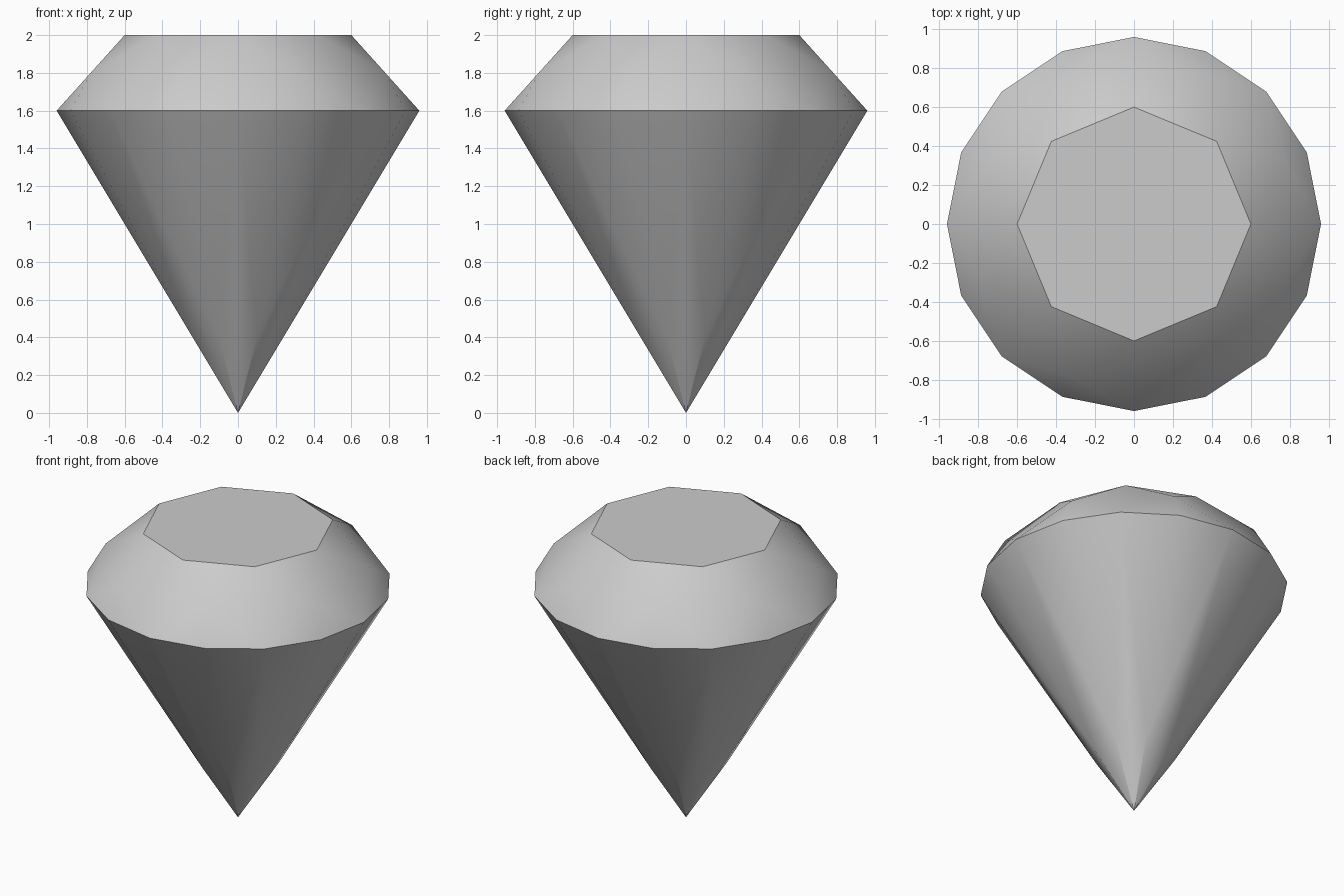
import bpy, bmesh, math

if "Cube" in bpy.data.objects:
    bpy.data.objects.remove(bpy.data.objects["Cube"])

SEG = 8                       # main facets around the stone
STEP = 2 * math.pi / SEG
HALF = STEP / 2
R_GIRDLE, R_TABLE = 0.96, 0.60
Z_GIRDLE, Z_TOP = 1.6, 2.0


def ring(bm, count, radius, z, start=0.0):
    """Ring of vertices around the z axis."""
    return [bm.verts.new((radius * math.cos(start + 2 * math.pi * i / count),
                          radius * math.sin(start + 2 * math.pi * i / count), z))
            for i in range(count)]


bm = bmesh.new()
table = ring(bm, SEG, R_TABLE, Z_TOP)
crown = ring(bm, SEG, (R_TABLE + R_GIRDLE) / 2 / math.cos(HALF), (Z_GIRDLE + Z_TOP) / 2, HALF)
girdle = ring(bm, 2 * SEG, R_GIRDLE, Z_GIRDLE)
pavilion = ring(bm, SEG, R_GIRDLE / 4 / math.cos(HALF), Z_GIRDLE / 4, HALF)
tip = bm.verts.new((0, 0, 0))

bm.faces.new(table)           # flat top
for i in range(SEG):
    n = (i + 1) % SEG
    g0, g1, g2 = girdle[2 * i], girdle[2 * i + 1], girdle[2 * n]
    # crown: star, kite and two girdle triangles
    bm.faces.new((table[i], crown[i], table[n]))
    bm.faces.new((table[i], crown[i - 1], g0, crown[i]))
    bm.faces.new((crown[i], g0, g1))
    bm.faces.new((crown[i], g1, g2))
    # pavilion: long girdle triangles and kite down to the tip
    bm.faces.new((pavilion[i], g1, g0))
    bm.faces.new((pavilion[i], g2, g1))
    bm.faces.new((tip, pavilion[i], g0, pavilion[i - 1]))
bmesh.ops.recalc_face_normals(bm, faces=bm.faces)

mesh = bpy.data.meshes.new("cut_gem")
bm.to_mesh(mesh)
bm.free()
gem = bpy.data.objects.new("cut_gem", mesh)
bpy.context.collection.objects.link(gem)

# single grey colour
grey = bpy.data.materials.new("light_grey")
grey.diffuse_color = (0.6, 0.6, 0.6, 1)
grey.use_nodes = True
grey.node_tree.nodes["Principled BSDF"].inputs["Base Color"].default_value = grey.diffuse_color
mesh.materials.append(grey)

# soft facets, crisp table and girdle edges
bpy.context.view_layer.objects.active = gem
gem.select_set(True)
bpy.ops.object.shade_smooth_by_angle(angle=math.radians(30))
